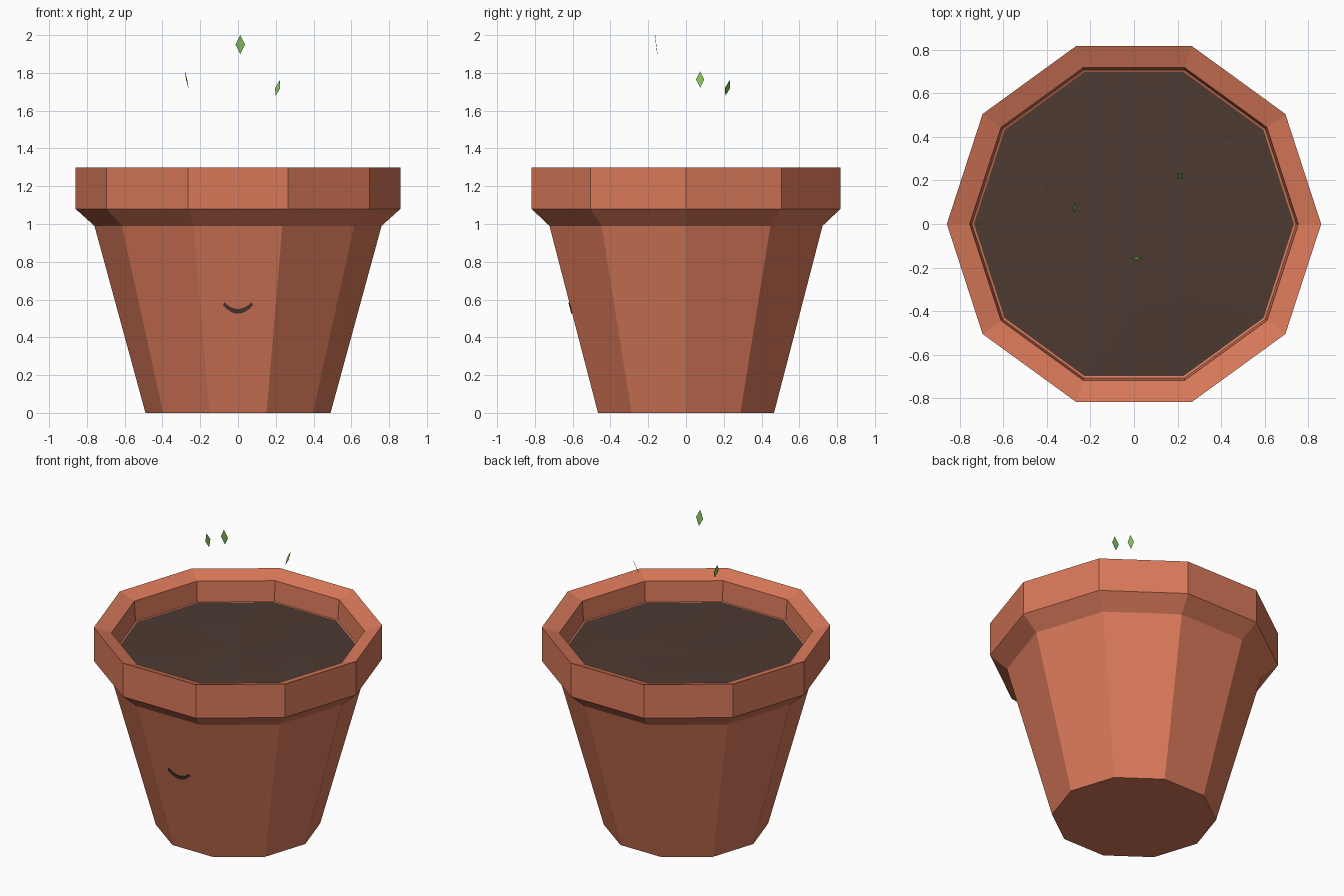
import bpy, bmesh, math, random
from mathutils import Vector

cube = bpy.data.objects.get("Cube")
if cube:
    bpy.data.objects.remove(cube)

SIDES = 10
random.seed(4)


def material(name, rgb):
    m = bpy.data.materials.new(name)
    m.use_nodes = True
    m.diffuse_color = (*rgb, 1)
    bsdf = next(n for n in m.node_tree.nodes if n.type == 'BSDF_PRINCIPLED')
    bsdf.inputs["Base Color"].default_value = (*rgb, 1)
    return m


terracotta = material("terracotta", (0.69, 0.19, 0.10))
soil_brown = material("soil brown", (0.074, 0.042, 0.032))
leaf_green = material("leaf green", (0.24, 0.53, 0.105))


def finish(name, bm, mat, fix_normals=True):
    if fix_normals:
        bmesh.ops.recalc_face_normals(bm, faces=bm.faces[:])
    mesh = bpy.data.meshes.new(name)
    bm.to_mesh(mesh)
    bm.free()
    mesh.materials.append(mat)
    obj = bpy.data.objects.new(name, mesh)
    bpy.context.collection.objects.link(obj)
    return obj


def ring(bm, radius, z, turn=0.0, jitter=0.0):
    step = math.tau / SIDES
    return [bm.verts.new((radius * math.cos((i + turn) * step),
                          radius * math.sin((i + turn) * step),
                          z + random.uniform(-jitter, jitter)))
            for i in range(SIDES)]


def bridge(bm, low, high):
    for i in range(SIDES):
        j = (i + 1) % SIDES
        bm.faces.new((low[i], low[j], high[j], high[i]))


# Pot: faceted wall, flared rim, sloping lip and inner ledge, closed under the soil
profile = [(0.49, 0), (0.76, 0.99), (0.86, 1.08), (0.86, 1.30),
           (0.755, 1.264), (0.745, 1.132), (0.70, 1.11)]
bm = bmesh.new()
rings = [ring(bm, r, z) for r, z in profile]
for low, high in zip(rings, rings[1:]):
    bridge(bm, low, high)
bm.faces.new(rings[0][::-1])
bm.faces.new(rings[-1])
finish("pot", bm, terracotta)

# Soil: shallow, slightly uneven mound
bm = bmesh.new()
skirt = ring(bm, 0.735, 1.115)
edge = ring(bm, 0.735, 1.132)
mid = ring(bm, 0.395, 1.145, 0.5, 0.006)
peak = bm.verts.new((0, 0, 1.15))
bridge(bm, skirt, edge)
for i in range(SIDES):
    j = (i + 1) % SIDES
    bm.faces.new((edge[i], edge[j], mid[i]))
    bm.faces.new((edge[j], mid[j], mid[i]))
    bm.faces.new((mid[i], mid[j], peak))
bm.faces.new(skirt[::-1])
finish("soil", bm, soil_brown)

# Smile: thin crescent lying on the sloping front wall
STEPS = 8


def on_wall(x, z, lift):
    radius = 0.49 + 0.27 * z / 0.99
    return (x, -radius * math.cos(math.pi / SIDES) - lift, z)


bm = bmesh.new()
columns = []
for i in range(STEPS + 1):
    t = 2 * i / STEPS - 1
    low = (0.08 * t, 0.525 + 0.046 * t * t)
    high = (0.072 * t, 0.55 + 0.035 * t * t)
    columns.append([bm.verts.new(on_wall(*p, lift))
                    for p, lift in ((low, 0), (low, 0.005), (high, 0.005), (high, 0))])
for a, b in zip(columns, columns[1:]):
    for k in range(3):
        bm.faces.new((a[k], b[k], b[k + 1], a[k + 1]))
for cap in (columns[0], columns[-1]):
    bm.faces.new(cap)
finish("smile", bm, soil_brown)


# Floating leaves: flat diamonds given by centre, half width and half height vectors
leaves = [((0.012, -0.158, 1.95), (0.025, 0, 0), (0, -0.006, 0.05)),
          ((-0.272, 0.075, 1.765), (0.002, 0.022, 0), (-0.009, 0, 0.042)),
          ((0.21, 0.22, 1.72), (0.013, -0.013, 0), (0.011, 0.011, 0.04))]
for n, (centre, half_width, half_height) in enumerate(leaves, 1):
    c, w, h = Vector(centre), Vector(half_width), Vector(half_height)
    thick = w.cross(h).normalized() * 0.001
    bm = bmesh.new()
    front, back = [[bm.verts.new(c + p + s * thick) for p in (w, h, -w, -h)]
                   for s in (1, -1)]
    bm.faces.new(front)
    bm.faces.new(back[::-1])
    for i in range(4):
        j = (i + 1) % 4
        bm.faces.new((back[i], back[j], front[j], front[i]))
    finish(f"leaf_{n}", bm, leaf_green)
